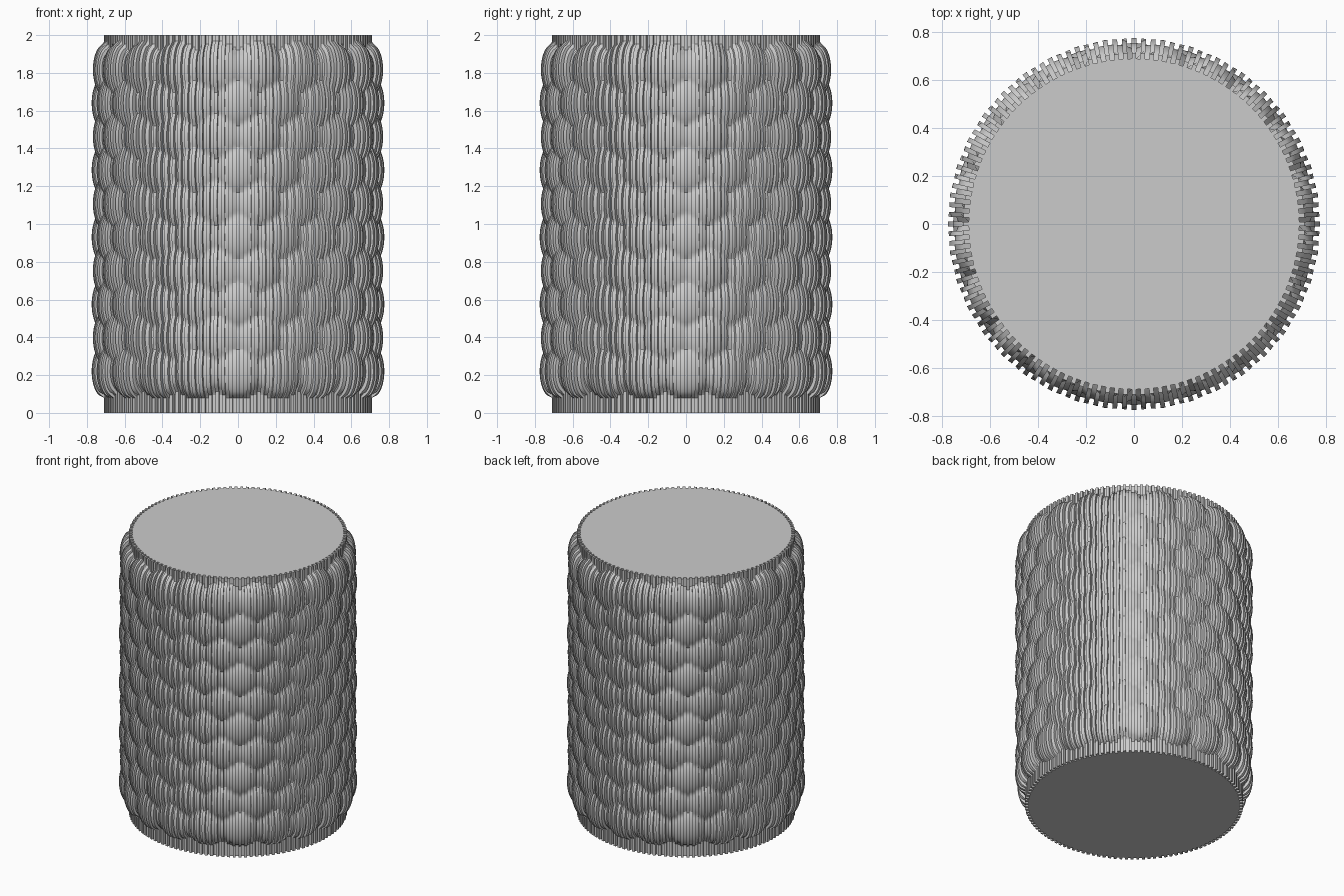
import bpy, bmesh
from math import pi, cos, sin, sqrt, radians

if "Cube" in bpy.data.objects:
    bpy.data.objects.remove(bpy.data.objects["Cube"])

HEIGHT, RADIUS = 2.0, 0.71
TEETH, GROOVE = 120, 0.022          # vertical ribs round the wall
PER_ROW, ROWS = 20, 10              # staggered round scales
ROW_Z, ROW_STEP = 0.22, 0.1775
SCALE_R, SCALE_H = 0.14, 0.065
LEVELS = 125


def bump(a, z):
    """Height of the overlapping scales at angle a and height z."""
    pitch = 2 * pi / PER_ROW
    best = 0.0
    for row in range(ROWS):
        dz = z - (ROW_Z + row * ROW_STEP)
        if abs(dz) >= SCALE_R:
            continue
        shift = 0.5 * (row % 2)
        u = a / pitch - shift
        da = (u - round(u)) * pitch * RADIUS
        q = 1 - (da * da + dz * dz) / SCALE_R ** 2
        if q > 0:
            best = max(best, SCALE_H * sqrt(q))
    return best


# Square-wave rib outline: two outer and two inner points per rib
columns = []
step = 2 * pi / TEETH
for i in range(TEETH):
    a0, a1 = (i - 0.25) * step, (i + 0.25) * step
    columns += [(a0, -GROOVE), (a0, 0), (a1, 0), (a1, -GROOVE)]

# Ribbed and scaled wall
bm = bmesh.new()
rings = []
for k in range(LEVELS + 1):
    z = HEIGHT * k / LEVELS
    ring = []
    for a, depth in columns:
        r = RADIUS + depth + bump(a, z)
        ring.append(bm.verts.new((r * cos(a), r * sin(a), z)))
    rings.append(ring)
n = len(columns)
for low, high in zip(rings, rings[1:]):
    for i in range(n):
        j = (i + 1) % n
        bm.faces.new((low[i], low[j], high[j], high[i]))

# Flat end caps
bm.faces.new(rings[-1])
bm.faces.new(rings[0][::-1])

mesh = bpy.data.meshes.new("scaled_cylinder")
bm.to_mesh(mesh)
bm.free()
body = bpy.data.objects.new("scaled_cylinder", mesh)
bpy.context.collection.objects.link(body)
bpy.context.view_layer.objects.active = body
body.select_set(True)
bpy.ops.object.shade_smooth_by_angle(angle=radians(30))
